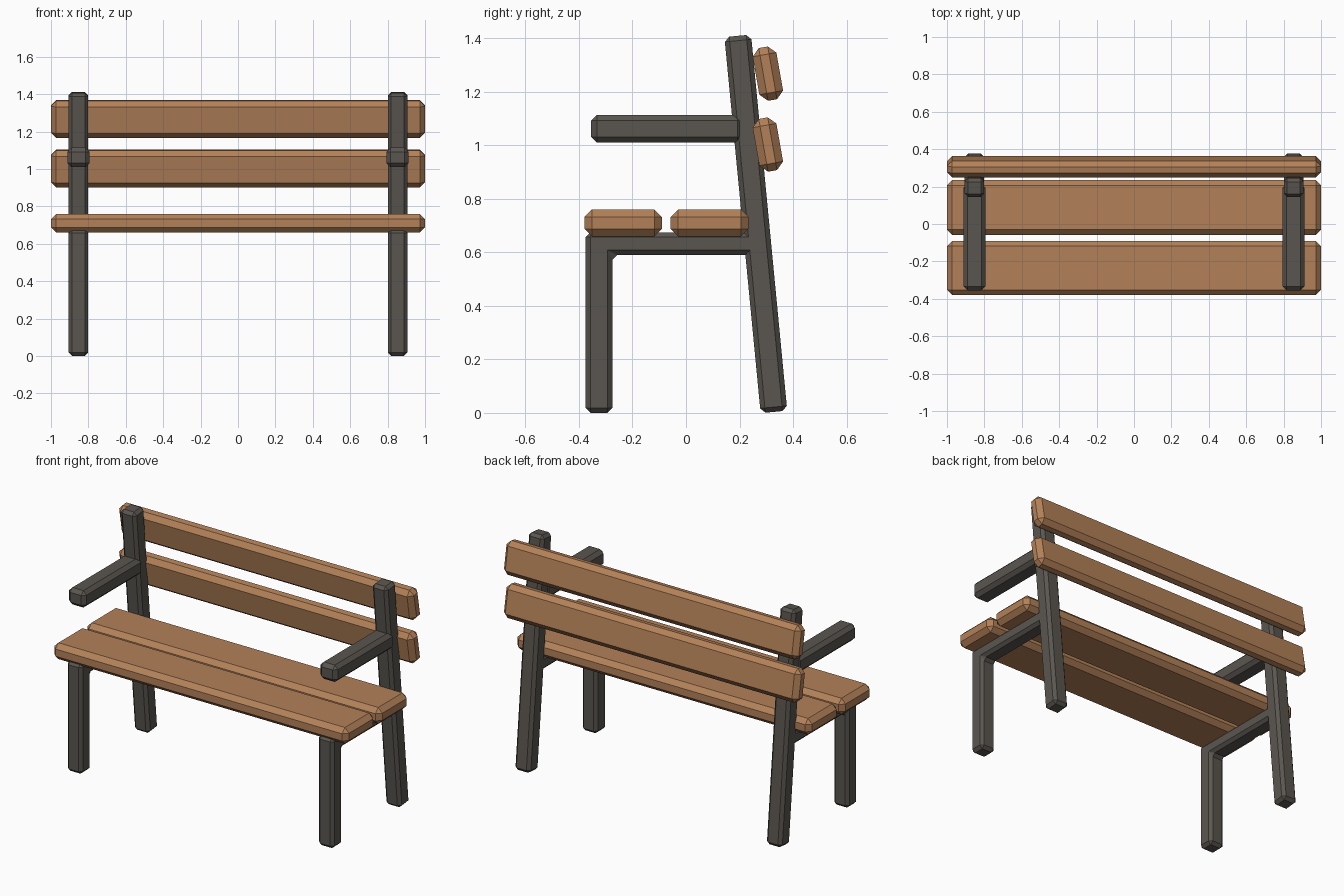
import bpy
import bmesh
from math import radians
from mathutils import Matrix

cube = bpy.data.objects.get("Cube")
if cube:
    bpy.data.objects.remove(cube, do_unlink=True)


def make_material(name, color):
    mat = bpy.data.materials.new(name)
    mat.use_nodes = True
    mat.diffuse_color = color
    mat.node_tree.nodes["Principled BSDF"].inputs["Base Color"].default_value = color
    return mat


wood = make_material("warm wood", (0.45, 0.22, 0.098, 1))
iron = make_material("dark grey frame", (0.102, 0.093, 0.08, 1))


def finish(name, bm, mat, bevel):
    """Turn a bmesh into a flat shaded object with chamfered edges."""
    bmesh.ops.recalc_face_normals(bm, faces=bm.faces)
    mesh = bpy.data.meshes.new(name)
    bm.to_mesh(mesh)
    bm.free()
    mesh.materials.append(mat)
    obj = bpy.data.objects.new(name, mesh)
    bpy.context.collection.objects.link(obj)
    mod = obj.modifiers.new("chamfer", "BEVEL")
    mod.width = bevel
    mod.segments = 1
    mod.limit_method = "ANGLE"
    return obj


def beam(name, center, size, mat, bevel, tilt=0):
    """Chamfered box, leaning about the x axis by tilt degrees."""
    bm = bmesh.new()
    bmesh.ops.create_cube(bm, size=1, matrix=Matrix.Diagonal((*size, 1)))
    obj = finish(name, bm, mat, bevel)
    obj.location = center
    obj.rotation_euler.x = radians(tilt)
    return obj


def side_profile(name, points, x, width, mat, bevel):
    """Extrude a (y, z) outline across x."""
    bm = bmesh.new()
    face = bm.faces.new([bm.verts.new((x - width / 2, y, z)) for y, z in points])
    new = bmesh.ops.extrude_face_region(bm, geom=[face])["geom"]
    verts = [v for v in new if isinstance(v, bmesh.types.BMVert)]
    bmesh.ops.translate(bm, vec=(width, 0, 0), verts=verts)
    return finish(name, bm, mat, bevel)


# Seat planks
beam("front_seat_plank", (0, -0.235, 0.71), (2, 0.29, 0.1), wood, 0.028)
beam("rear_seat_plank", (0, 0.088, 0.71), (2, 0.292, 0.1), wood, 0.028)

# Backrest slats
for name, z in (("lower", 1.003), ("upper", 1.268)):
    beam(name + "_back_slat", (0, 0.306, z), (2, 0.09, 0.2), wood, 0.028, 10)

# Side frames: front leg with seat rail, leaning back leg, armrest
outline = [(-0.375, 0), (-0.275, 0), (-0.275, 0.59),
           (0.27, 0.59), (0.27, 0.675), (-0.375, 0.675)]
for side, x in (("left", 0.853), ("right", -0.853)):
    side_profile(side + "_front_leg_and_rail", outline, x, 0.104, iron, 0.018)
    beam(side + "_back_leg", (x, 0.261, 0.7065), (0.104, 0.1, 1.412), iron, 0.018, 5.5)
    beam(side + "_armrest", (x, -0.07, 1.062), (0.118, 0.57, 0.104), iron, 0.022)
